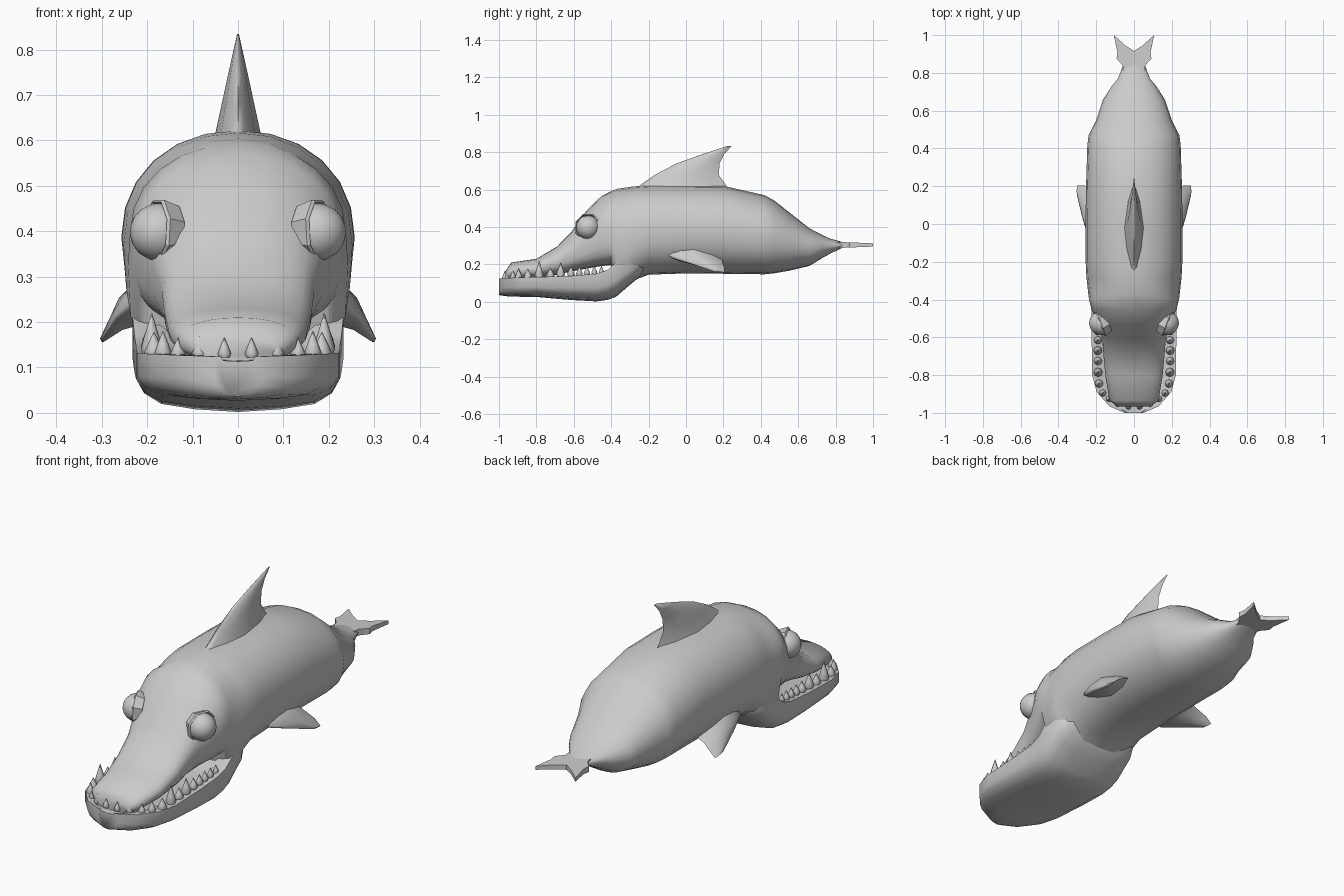
import bpy, bmesh, math
from mathutils import Vector

if "Cube" in bpy.data.objects:
    bpy.data.objects.remove(bpy.data.objects["Cube"], do_unlink=True)

GREY = (0.6, 0.6, 0.6, 1.0)
mat = bpy.data.materials.new("plain grey")
mat.use_nodes = True
mat.diffuse_color = GREY
bsdf = mat.node_tree.nodes["Principled BSDF"]
bsdf.inputs["Base Color"].default_value = GREY
bsdf.inputs["Roughness"].default_value = 0.7


def finish(bm, name, angle=40):
    """Turn a bmesh into a shaded, coloured object."""
    bmesh.ops.recalc_face_normals(bm, faces=bm.faces[:])
    me = bpy.data.meshes.new(name)
    bm.to_mesh(me)
    bm.free()
    me.materials.append(mat)
    ob = bpy.data.objects.new(name, me)
    bpy.context.collection.objects.link(ob)
    bpy.ops.object.select_all(action='DESELECT')
    bpy.context.view_layer.objects.active = ob
    ob.select_set(True)
    bpy.ops.object.shade_smooth_by_angle(angle=math.radians(angle))
    return ob


def add_loft(bm, rings):
    """Skin equal-length rings of points and cap both ends."""
    vs = [[bm.verts.new(p) for p in ring] for ring in rings]
    n = len(vs[0])
    for a, b in zip(vs, vs[1:]):
        for i in range(n):
            j = (i + 1) % n
            bm.faces.new((a[i], a[j], b[j], b[i]))
    bm.faces.new(vs[0])
    bm.faces.new(vs[-1])


def loft(name, rings, angle=40):
    bm = bmesh.new()
    add_loft(bm, rings)
    return finish(bm, name, angle)


def oval(n, top, bottom):
    """Unit superellipse outline with its own power above and below."""
    pts = []
    for i in range(n):
        t = 2 * math.pi * i / n
        c, s = math.cos(t), math.sin(t)
        p = 2 / (top if s >= 0 else bottom)
        pts.append((math.copysign(abs(c) ** p, c), math.copysign(abs(s) ** p, s)))
    return pts


# Body with upper snout: y, half width, bottom z, top z, lower squareness
BODY = [(-0.965, 0.085, 0.115, 0.165, 2.4), (-0.935, 0.130, 0.110, 0.210, 2.4),
        (-0.80, 0.152, 0.125, 0.230, 2.6), (-0.69, 0.162, 0.145, 0.295, 3.2),
        (-0.61, 0.168, 0.163, 0.378, 3.4), (-0.53, 0.190, 0.178, 0.490, 3.6),
        (-0.45, 0.226, 0.192, 0.567, 3.6), (-0.40, 0.238, 0.195, 0.592, 3.4),
        (-0.37, 0.242, 0.060, 0.604, 3.2),
        (-0.28, 0.252, 0.115, 0.617, 2.8), (-0.20, 0.256, 0.145, 0.622, 2.4),
        (0.00, 0.257, 0.152, 0.622, 2.3), (0.20, 0.254, 0.150, 0.620, 2.3),
        (0.42, 0.247, 0.147, 0.570, 2.2), (0.47, 0.240, 0.152, 0.543, 2.2),
        (0.55, 0.200, 0.166, 0.480, 2.2), (0.66, 0.163, 0.192, 0.393, 2.2),
        (0.73, 0.118, 0.235, 0.357, 2.2), (0.77, 0.085, 0.257, 0.338, 2.2),
        (0.84, 0.058, 0.290, 0.319, 2.2)]
loft("body", [[(w * u, y, (a + b) / 2 + (b - a) / 2 * v) for u, v in oval(24, 2.12, p)]
              for y, w, a, b, p in BODY], 55)

# Lower jaw running back into the throat
JAW = [(-1.0, 0.050, 0.036, 0.124), (-0.965, 0.130, 0.030, 0.127),
       (-0.89, 0.197, 0.027, 0.130), (-0.80, 0.222, 0.026, 0.132),
       (-0.62, 0.224, 0.010, 0.138), (-0.48, 0.225, 0.002, 0.150),
       (-0.42, 0.228, 0.010, 0.170), (-0.375, 0.232, 0.026, 0.210),
       (-0.30, 0.228, 0.090, 0.240), (-0.22, 0.190, 0.155, 0.270)]
half = [(0.66, 0.90), (0.74, 1.0), (1.0, 1.0), (1.0, 0.5), (0.92, 0.28), (0.75, 0.12),
        (0.42, 0.04)]
outline = [(0, 0.88)] + half + [(0, 0)] + [(-u, v) for u, v in reversed(half)]
loft("lower_jaw", [[(w * u, y, a + (b - a) * v) for u, v in outline]
                   for y, w, a, b in JAW], 65)

# Dorsal fin: z, front y, back y, half thickness
DORSAL = [(0.59, -0.31, 0.24, 0.062), (0.62, -0.25, 0.216, 0.049),
          (0.68, -0.165, 0.175, 0.036), (0.74, -0.05, 0.180, 0.023),
          (0.79, 0.09, 0.205, 0.012), (0.834, 0.225, 0.245, 0.002)]
lens = [(0, 0), (0.06, 0.30), (0.25, 0.75), (0.5, 1), (0.8, 0.6), (1, 0),
        (0.8, -0.6), (0.5, -1), (0.25, -0.75), (0.06, -0.30)]
loft("dorsal_fin", [[(t * v, f + (b - f) * u, z) for u, v in lens]
                    for z, f, b, t in DORSAL], 80)

# Tail fluke cut from a flat outline, thinner towards the tips
edge = [(0.057, 0.81), (0.060, 0.84), (0.092, 0.875), (0.088, 0.91), (0.107, 1.0)]
fluke = edge + [(0.045, 0.945), (0, 0.916), (-0.045, 0.945)] + \
    [(-x, y) for x, y in reversed(edge)]
loft("tail_fluke", [[(x, y, 0.304 + s * (0.016 - 0.04 * (y - 0.82))) for x, y in fluke]
                    for s in (-1, 1)])

# Side fins: centre x, y, z, chord, half thickness
FIN = [(0.195, 0.04, 0.245, 0.31, 0.048), (0.235, 0.055, 0.225, 0.28, 0.036),
       (0.268, 0.110, 0.197, 0.19, 0.018), (0.300, 0.175, 0.160, 0.06, 0.005)]
for side, label in ((1, "left"), (-1, "right")):
    rings = []
    for x, y, z, chord, t in FIN:
        rings.append([(side * (x + 0.75 * t * v), y + chord * (u - 0.5),
                       z + 0.8 * t * v - 0.12 * chord * (u - 0.5)) for u, v in lens])
    loft(label + "_side_fin", rings, 60)

    # Eyeball and its eight-sided rim
    out = Vector((side * 0.92, -0.38, 0.06)).normalized()
    turn = out.to_track_quat('Z', 'Y').to_matrix().to_4x4()
    centre = Vector((side * 0.174, -0.524, 0.398))
    bm = bmesh.new()
    bmesh.ops.create_uvsphere(bm, u_segments=16, v_segments=10, radius=0.064)
    bm.transform(turn)
    bmesh.ops.translate(bm, verts=bm.verts[:], vec=centre)
    finish(bm, label + "_eye", 60)
    rings = []
    for r, h in ((0.064, -0.035), (0.077, 0.004), (0.071, 0.010), (0.060, -0.012)):
        rings.append([centre + turn @ Vector((r * math.cos(a), r * math.sin(a), h))
                      for a in [math.pi * (k + 0.5) / 4 for k in range(8)]])
    loft(label + "_eye_rim", rings, 30)

# Teeth: x, y, height, radius for one side, then mirrored
TEETH = [(0.030, -0.968, 0.036, 0.015), (0.085, -0.952, 0.040, 0.017),
         (0.132, -0.925, 0.036, 0.017), (0.165, -0.895, 0.050, 0.019),
         (0.185, -0.845, 0.048, 0.022), (0.190, -0.785, 0.088, 0.024),
         (0.191, -0.725, 0.048, 0.022), (0.191, -0.670, 0.068, 0.023),
         (0.191, -0.615, 0.045, 0.021), (0.192, -0.570, 0.042, 0.018),
         (0.193, -0.530, 0.040, 0.017), (0.195, -0.490, 0.038, 0.016),
         (0.197, -0.452, 0.036, 0.014)]
bm = bmesh.new()
for x, y, h, r in TEETH:
    base = 0.122 + max(0, y + 0.8) * 0.08
    for side in (1, -1):
        add_loft(bm, [[(side * x + r * k * math.cos(a), y + r * k * math.sin(a),
                        base + (h + 0.008) * f)
                       for a in [math.pi * i / 4 for i in range(8)]]
                      for k, f in ((0.75, 0), (1, 0.2), (0.65, 0.5), (0.04, 1))])
finish(bm, "teeth", 60)
